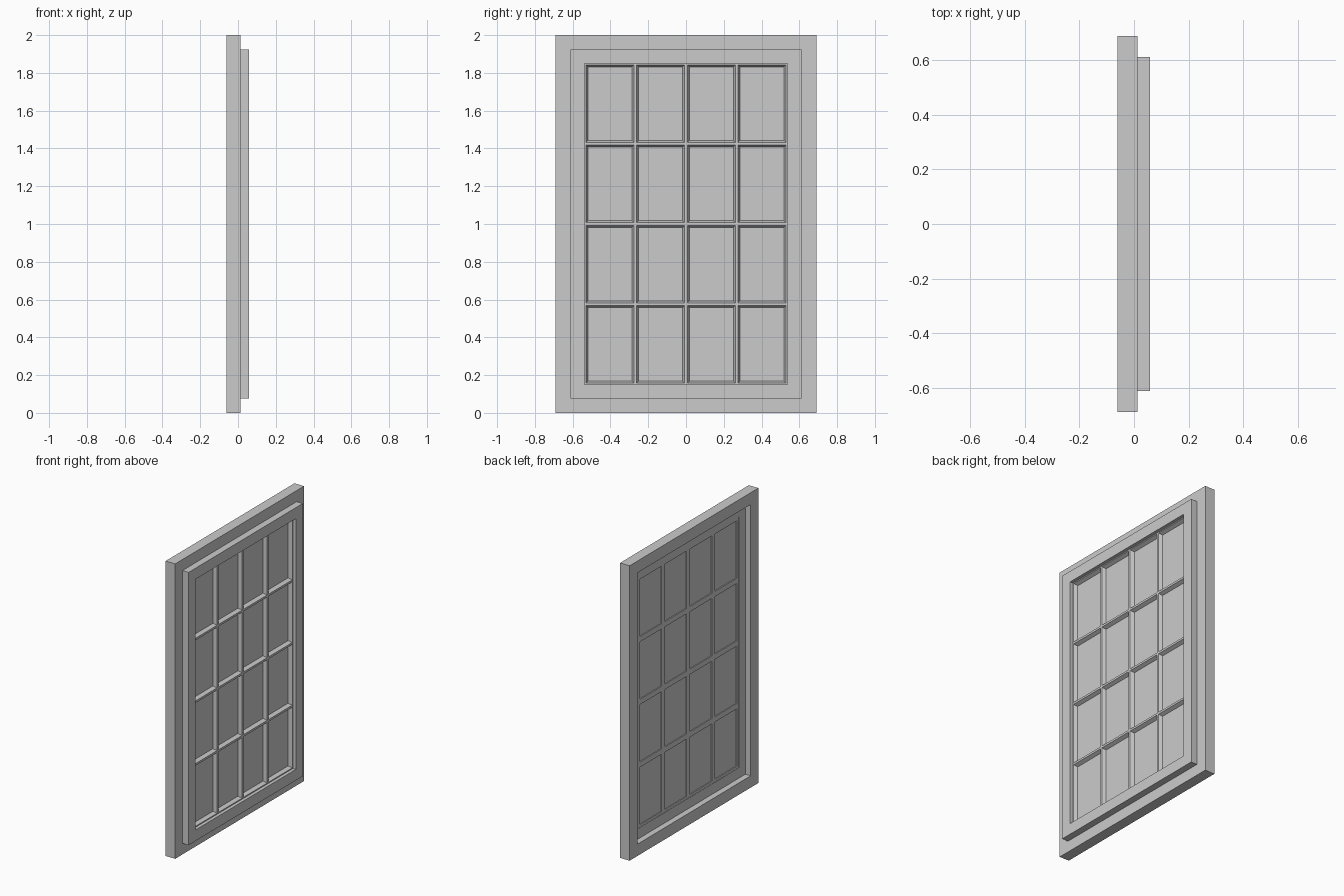
import bpy
import bmesh

default = bpy.data.objects.get("Cube")
if default:
    bpy.data.objects.remove(default, do_unlink=True)

paint = bpy.data.materials.new("light_grey_paint")
paint.use_nodes = True
colour = (0.6, 0.6, 0.6, 1)
paint.diffuse_color = colour
paint.node_tree.nodes["Principled BSDF"].inputs["Base Color"].default_value = colour

MID = 1.0                       # height of the window centre
OPEN_Y, OPEN_Z = 0.537, 0.85    # half size of the glazed opening


def finish(bm, name):
    bmesh.ops.recalc_face_normals(bm, faces=bm.faces)
    mesh = bpy.data.meshes.new(name)
    bm.to_mesh(mesh)
    bm.free()
    mesh.materials.append(paint)
    obj = bpy.data.objects.new(name, mesh)
    bpy.context.collection.objects.link(obj)
    return obj


def loft(name, rows, closed):
    """Skin between rows of points; closed joins last row to first, else caps the ends."""
    bm = bmesh.new()
    rings = [[bm.verts.new(p) for p in row] for row in rows]
    pairs = list(zip(rings, rings[1:]))
    if closed:
        pairs.append((rings[-1], rings[0]))
    else:
        bm.faces.new(rings[0])
        bm.faces.new(rings[-1])
    for a, b in pairs:
        for i in range(len(a)):
            j = (i + 1) % len(a)
            bm.faces.new((a[i], a[j], b[j], b[i]))
    return finish(bm, name)


def rectangle(x, half_y, half_z):
    return [(x, sy * half_y, MID + sz * half_z)
            for sy, sz in ((-1, -1), (1, -1), (1, 1), (-1, 1))]


def mitred_frame(name, outer, inner, x0, x1):
    rows = [rectangle(x0, *outer), rectangle(x1, *outer),
            rectangle(x1, *inner), rectangle(x0, *inner)]
    return loft(name, rows, True)


def glazing_bar(name, centre, vertical):
    # Flat back, bevelled front
    profile = [(-0.018, -0.018), (-0.018, 0.018), (0.012, 0.018),
               (0.036, 0.007), (0.036, -0.007), (0.012, -0.018)]
    if vertical:
        rows = [[(x, centre + w, MID + s * OPEN_Z) for x, w in profile] for s in (-1, 1)]
    else:
        rows = [[(x, s * OPEN_Y, MID + centre + w) for x, w in profile] for s in (-1, 1)]
    return loft(name, rows, False)


# Outer frame and the raised sash set into it
mitred_frame("outer_frame", (0.69, 1.0), (0.608, 0.92), -0.06, 0.012)
mitred_frame("sash", (0.612, 0.925), (OPEN_Y, OPEN_Z), -0.02, 0.058)

# Glass pane
loft("glass_pane", [rectangle(x, OPEN_Y + 0.01, OPEN_Z + 0.01) for x in (-0.012, 0.012)], False)

# Glazing bars, with matching beads around the opening
for i in range(-2, 3):
    kind = "edge_bead" if abs(i) == 2 else "glazing_bar"
    glazing_bar("vertical_" + kind, i * OPEN_Y / 2, True)
    glazing_bar("horizontal_" + kind, i * OPEN_Z / 2, False)
